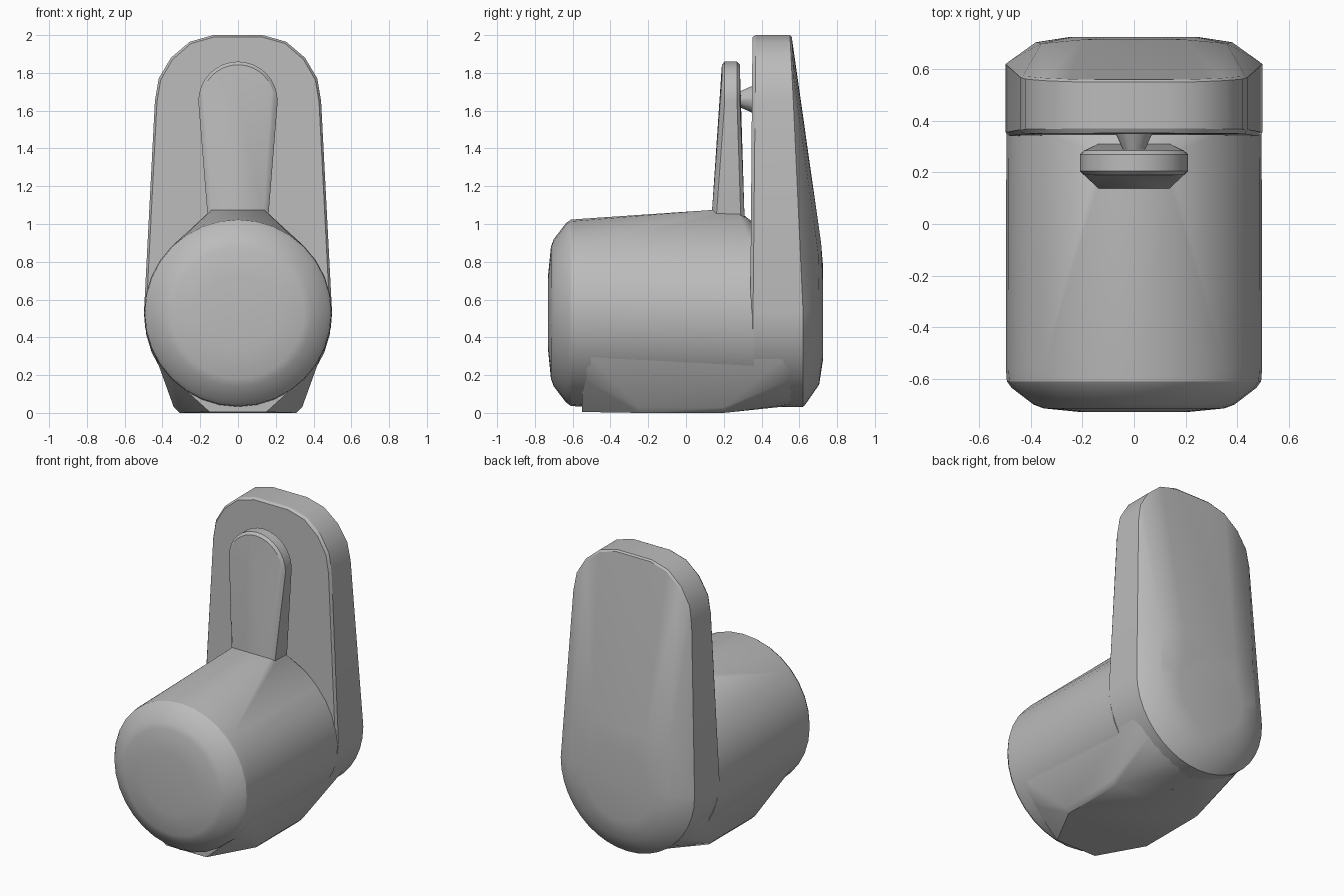
import bpy, bmesh
from math import sin, cos, pi, radians

cube = bpy.data.objects.get("Cube")
if cube:
    bpy.data.objects.remove(cube, do_unlink=True)

GREY = (0.5, 0.5, 0.5, 1)
mat = bpy.data.materials.new("plain grey")
mat.use_nodes = True
mat.diffuse_color = GREY
bsdf = mat.node_tree.nodes["Principled BSDF"]
bsdf.inputs["Base Color"].default_value = GREY

MID = 0.53  # height of the drum axis


def ring(y, r, z=MID, start=0, sweep=2 * pi, n=32):
    """Points of an arc facing along y."""
    angles = [start + sweep * i / n for i in range(n + 1)]
    return [(r * cos(a), y, z + r * sin(a)) for a in angles]


def mirrored(points):
    return [(s * x, y, z) for x, y, z in points for s in (1, -1)]


def hull(name, points, angle=28):
    """Smooth shaded convex solid around the given points."""
    bm = bmesh.new()
    for p in points:
        bm.verts.new(p)
    bmesh.ops.remove_doubles(bm, verts=bm.verts, dist=0.0005)
    res = bmesh.ops.convex_hull(bm, input=bm.verts)
    loose = {e for e in res["geom_interior"] if isinstance(e, bmesh.types.BMVert)}
    bmesh.ops.delete(bm, geom=list(loose), context="VERTS")
    bmesh.ops.dissolve_limit(bm, angle_limit=0.01, verts=bm.verts, edges=bm.edges)
    bmesh.ops.recalc_face_normals(bm, faces=bm.faces)
    mesh = bpy.data.meshes.new(name)
    bm.to_mesh(mesh)
    bm.free()
    mesh.materials.append(mat)
    obj = bpy.data.objects.new(name, mesh)
    bpy.context.collection.objects.link(obj)
    bpy.ops.object.select_all(action="DESELECT")
    obj.select_set(True)
    bpy.context.view_layer.objects.active = obj
    bpy.ops.object.shade_smooth_by_angle(angle=radians(angle))
    return obj


# Drum with a rounded front cap and a raised ridge under the lever
drum = ring(-0.73, 0.2) + ring(-0.715, 0.35) + ring(-0.70, 0.39)
drum += ring(-0.635, 0.475) + ring(-0.61, 0.493) + ring(-0.56, 0.497)
drum += ring(0.36, 0.495, MID - 0.02)
drum += mirrored([(0.14, 0.15, 1.075), (0.14, 0.27, 1.075)])
hull("drum", drum)

# Flat foot blended into the underside of the drum
foot = ring(-0.55, 0.49, start=pi, sweep=pi, n=16)
foot += ring(0.58, 0.49, start=pi, sweep=pi, n=16)
foot += mirrored([(0.31, -0.25, 0), (0.31, 0.2, 0), (0.34, -0.25, 0.03),
                  (0.34, 0.2, 0.03), (0.15, -0.55, 0.005)])
hull("foot", foot)

# Tall back plate: round bottom, tapering sides, rounded top
corners = [(0.44, 1.65), (0.42, 1.77), (0.355, 1.88), (0.255, 1.965), (0.13, 2.0)]
outline = [(x, z) for x, _, z in ring(0, 0.498, start=pi, sweep=pi, n=20)]
outline += [(s * x, z) for x, z in corners for s in (1, -1)]
plate = []
for x, z in outline:
    rise = max(0, z - 0.65) / 1.35
    plate.append((x * 0.975, 0.34 + 0.012 * rise, 1 + (z - 1) * 0.99))
    plate.append((x, 0.355 + 0.015 * rise, z))
    plate.append((x, 0.62 - 0.07 * rise, z))
    plate.append((x * 0.975, 0.63 - 0.07 * rise, 1 + (z - 1) * 0.99))
plate += ring(0.705, 0.38) + ring(0.725, 0.25)
plate += mirrored([(0.36, 0.70, 0.85), (0.2, 0.715, 0.9)])
hull("back_plate", plate)

# Lever standing on the drum, wider at its rounded top
tip = ring(0, 0.21, 1.65, start=0, sweep=pi, n=16)
lever = []
for x, _, z in tip:
    lever.append((x * 0.92, 0.19, 1.65 + (z - 1.65) * 0.92))
    lever.append((x, 0.205, z))
    lever.append((x, 0.27, z))
    lever.append((x * 0.92, 0.285, 1.65 + (z - 1.65) * 0.92))
lever += mirrored([(0.135, 0.135, 1.03), (0.16, 0.16, 1.03),
                   (0.16, 0.29, 1.03), (0.14, 0.31, 1.03)])
hull("lever", lever)

# Small conical pin joining the lever to the plate
hull("pin", ring(0.27, 0.035, 1.66, n=12) + ring(0.36, 0.075, 1.66, n=12))
